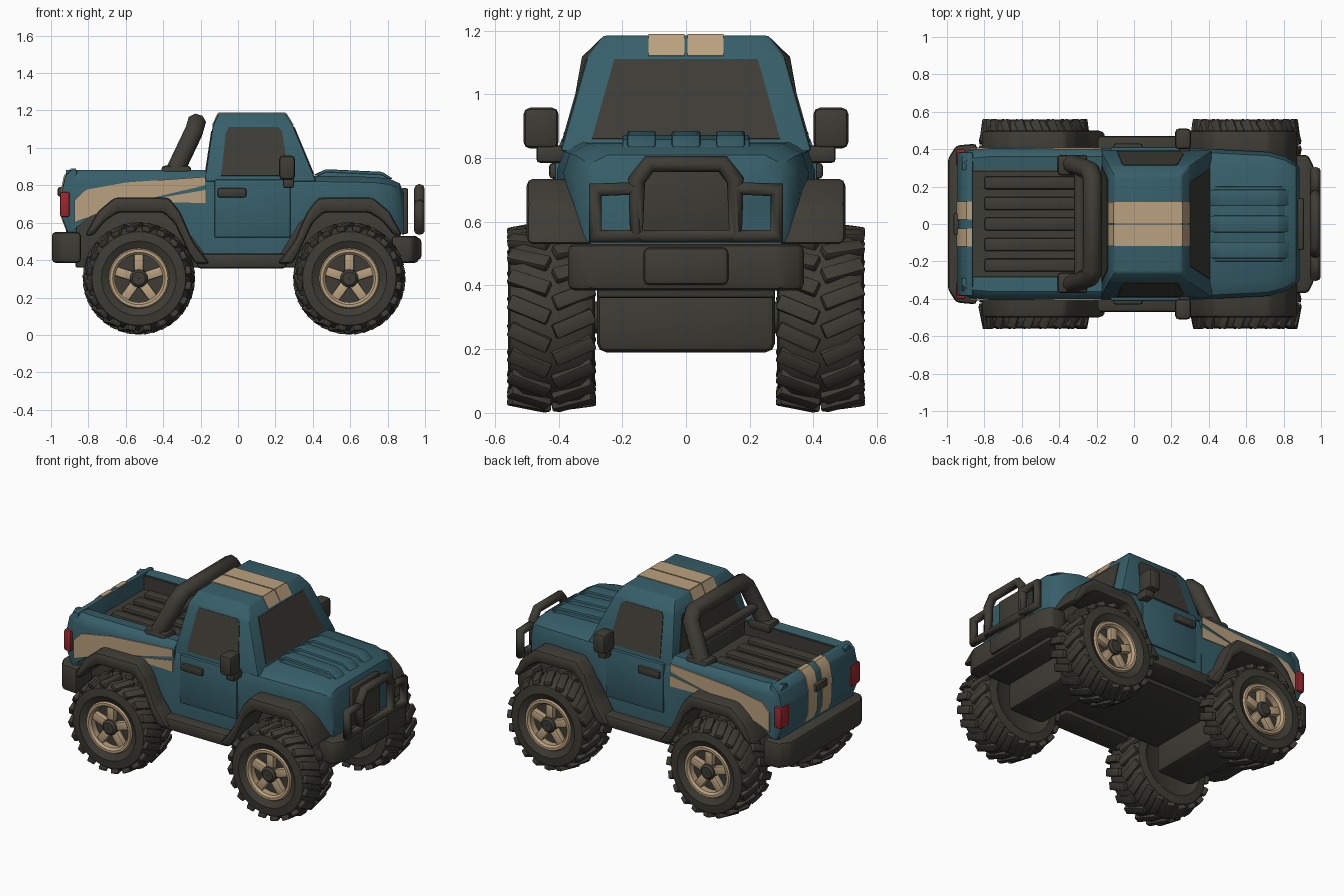
import bpy, bmesh
from math import sin, cos, pi, radians
from mathutils import Matrix, Vector

cube = bpy.data.objects.get("Cube")
if cube:
    bpy.data.objects.remove(cube, do_unlink=True)


def material(name, rgb):
    m = bpy.data.materials.new(name)
    m.use_nodes = True
    m.diffuse_color = (*rgb, 1)
    m.node_tree.nodes["Principled BSDF"].inputs["Base Color"].default_value = (*rgb, 1)
    return m


TEAL = material("teal_paint", (0.038, 0.115, 0.143))
DARK = material("dark_trim", (0.047, 0.045, 0.035))
TAN = material("tan_paint", (0.49, 0.355, 0.21))
RED = material("red_lens", (0.33, 0.02, 0.028))


def finish(bm, name, mat, bevel=0.0, angle=35):
    bmesh.ops.recalc_face_normals(bm, faces=bm.faces[:])
    if bevel:
        bmesh.ops.bevel(bm, geom=bm.edges[:], offset=bevel, segments=2,
                        profile=0.5, affect='EDGES', clamp_overlap=True)
    me = bpy.data.meshes.new(name)
    bm.to_mesh(me)
    bm.free()
    me.materials.append(mat)
    ob = bpy.data.objects.new(name, me)
    bpy.context.collection.objects.link(ob)
    bpy.ops.object.select_all(action='DESELECT')
    ob.select_set(True)
    bpy.context.view_layer.objects.active = ob
    bpy.ops.object.shade_smooth_by_angle(angle=radians(angle))
    return ob


def loft(name, rings, mat, bevel=0.0, closed=False):
    """Skin equal-length rings of 3D points and cap the ends."""
    bm = bmesh.new()
    vs = [[bm.verts.new(p) for p in r] for r in rings]
    n = len(vs[0])
    pairs = list(zip(vs, vs[1:])) + ([(vs[-1], vs[0])] if closed else [])
    for a, b in pairs:
        for i in range(n):
            j = (i + 1) % n
            bm.faces.new((a[i], a[j], b[j], b[i]))
    if not closed:
        bm.faces.new(vs[0])
        bm.faces.new(vs[-1])
    return finish(bm, name, mat, bevel)


def prism(name, pts, axis, lo, hi, mat, bevel=0.0):
    put = {'x': lambda a, b, t: (t, a, b), 'y': lambda a, b, t: (a, t, b),
           'z': lambda a, b, t: (a, b, t)}[axis]
    return loft(name, [[put(a, b, t) for a, b in pts] for t in (lo, hi)], mat, bevel)


def box(name, x, y, z, mat, bevel=0.012):
    return prism(name, [(x[0], y[0]), (x[1], y[0]), (x[1], y[1]), (x[0], y[1])],
                 'z', z[0], z[1], mat, bevel)


def plate(name, pts, mat, t=0.004):
    """Thin panel laid on a flat surface."""
    ps = [Vector(p) for p in pts]
    n = (ps[1] - ps[0]).cross(ps[2] - ps[0]).normalized() * t
    return loft(name, [[p - n for p in ps], [p + n for p in ps]], mat)


def tube(name, pts, r, mat, cyclic=False):
    cu = bpy.data.curves.new(name, 'CURVE')
    cu.dimensions = '3D'
    cu.bevel_depth, cu.bevel_resolution, cu.use_fill_caps = r, 2, True
    sp = cu.splines.new('POLY')
    sp.points.add(len(pts) - 1)
    for p, co in zip(sp.points, pts):
        p.co = (*co, 1)
    sp.use_cyclic_u = cyclic
    ob = bpy.data.objects.new(name, cu)
    bpy.context.collection.objects.link(ob)
    bpy.ops.object.select_all(action='DESELECT')
    ob.select_set(True)
    bpy.context.view_layer.objects.active = ob
    bpy.ops.object.convert(target='MESH')
    bpy.context.object.data.materials.clear()
    bpy.context.object.data.materials.append(mat)


def mirrored(half):
    return half + [(-y, z) for y, z in reversed(half)]


SIDES = (("left", 1), ("right", -1))

# Cargo bed: U section with arched underside
rings = []
for x, zb, w in ((-0.92, .54, .37), (-0.88, .56, .395), (-0.78, .64, .405),
                 (-0.68, .68, .405), (-0.40, .68, .405), (-0.32, .62, .405), (-0.17, .42, .405)):
    half = [(w, zb), (w, .82), (w - .015, .86), (w - .045, .882), (.29, .875), (.29, .77)]
    rings.append([(x, y, z) for y, z in mirrored(half)])
loft("cargo_bed", rings, TEAL)
box("bed_floor", (-.86, -.19), (-.288, .288), (.75, .785), DARK, 0)
for i in range(5):
    y = -.22 + i * .11
    box("bed_slat", (-.80, -.3), (y - .035, y + .035), (.78, .81), DARK)
box("bed_front_wall", (-.22, -.16), (-.35, .35), (.7, .875), DARK)
for s, d in SIDES:
    box(s + "_bed_liner", (-.86, -.19), sorted((d * .278, d * .295)), (.77, .872), DARK, 0)

# Tailgate with painted stripes, handle and lamps
gate = [(-.86, .5), (-.9, .52), (-.94, .62), (-.945, .76), (-.925, .85), (-.89, .885), (-.86, .885)]
prism("tailgate", gate, 'y', -.385, .385, TEAL, .01)
strip = [(x - .005, z + .005) for x, z in gate]
for s, d in SIDES:
    prism(s + "_tailgate_stripe", strip, 'y', d * .025, d * .12, TAN)
    box(s + "_tail_lamp", (-.952, -.9), sorted((d * .31, d * .402)), (.63, .765), RED)
box("tailgate_handle", (-.965, -.92), (-.06, .06), (.74, .79), DARK)

# Lower cab and hood
rings = []
for x, zb, zt, wl, w in ((-.18, .42, .85, .40, .405), (.22, .42, .85, .40, .405),
                         (.33, .60, .85, .40, .405), (.42, .67, .85, .39, .40),
                         (.72, .67, .845, .37, .385), (.81, .62, .835, .35, .36),
                         (.865, .55, .81, .32, .325), (.885, .53, .76, .30, .30)):
    half = [(wl, zb), (w, zt - .09), (w - .02, zt - .03), (w - .08, zt)]
    rings.append([(x, y, z) for y, z in mirrored(half)])
loft("cab_base_and_hood", rings, TEAL)
bulge = [(.40, .84), (.47, .872), (.77, .858), (.83, .82)]
prism("hood_bulge", bulge, 'y', -.2, .2, TEAL, .008)
for y in (-.14, 0, .14):
    prism("hood_rib", [(x, z + .014) for x, z in bulge], 'y', y - .045, y + .045, TEAL, .008)
box("grille", (.87, .91), (-.14, .14), (.54, .785), DARK)

# Upper cab
rings = []
for z, xa, xb, w in ((.82, -.18, .42, .395), (1.12, -.135, .295, .31), (1.185, -.105, .255, .26)):
    rings.append([(xa, -w, z), (xb, -w, z), (xb, w, z), (xa, w, z)])
loft("cab_roof", rings, TEAL, .012)


def screen_x(z):
    return .42 - (z - .82) * .4167


def side_y(z):
    return .395 - (z - .82) * .2833


plate("windscreen", [(screen_x(z), y, z) for y, z in
                     ((-.295, .86), (.295, .86), (.225, 1.11), (-.225, 1.11))], DARK)
plate("rear_window", [(-.18 + (z - .82) * .15, y, z) for y, z in
                      ((-.31, .88), (.31, .88), (.24, 1.09), (-.24, 1.09))], DARK)
window = [(-.09, .85), (.25, .85), (.265, .9), (.235, 1.09), (.215, 1.11), (-.05, 1.11), (-.065, 1.08)]
upper_stripe = [(-.175, .845), (-.6, .815), (-.82, .775), (-.875, .72), (-.875, .60),
                (-.68, .675), (-.47, .73), (-.175, .80)]
lower_stripe = [(-.175, .775), (-.48, .722), (-.42, .71), (-.175, .705)]
for s, d in SIDES:
    plate(s + "_side_window", [(x, d * side_y(z), z) for x, z in window], DARK)
    plate(s + "_upper_stripe", [(x, d * .406, z) for x, z in upper_stripe], TAN)
    plate(s + "_lower_stripe", [(x, d * .406, z) for x, z in lower_stripe], TAN)
    box(s + "_door", (-.125, .28), sorted((d * .38, d * .412)), (.52, .83), TEAL, .008)
    box(s + "_door_handle", (-.11, .045), sorted((d * .40, d * .43)), (.735, .785), DARK)
    a, b = d * .004, d * .118
    for part, x0, z0, x1, z1 in (("roof", -.105, 1.185, .255, 1.185),
                                 ("header", .255, 1.185, .295, 1.12),
                                 ("rear_header", -.135, 1.12, -.105, 1.185)):
        plate(s + "_" + part + "_stripe", [(x0, a, z0), (x1, a, z1), (x1, b, z1), (x0, b, z0)], TAN)
    # Mirrors, sills and roll bar feet
    box(s + "_mirror", (.22, .305), sorted((d * .40, d * .51)), (.83, .958), DARK, .02)
    box(s + "_mirror_arm", (.24, .30), sorted((d * .37, d * .47)), (.785, .84), DARK)
    box(s + "_sill", (-.22, .26), sorted((d * .3, d * .47)), (.355, .435), DARK, .02)
    box(s + "_roll_bar_foot", (-.41, -.25), sorted((d * .26, d * .37)), (.84, .905), DARK, .02)

# Roll bar
hoop = [(-.335, .32, .88), (-.235, .285, 1.09), (-.222, .24, 1.135)]
tube("roll_bar", hoop + [(x, -y, z) for x, y, z in reversed(hoop)], .052, DARK)
tube("roll_bar_brace", [(-.29, -.3, .98), (-.29, .3, .98)], .03, DARK)

# Chassis, axles and bumpers
box("chassis", (-.87, .87), (-.28, .28), (.36, .66), DARK)
for x in (-.53, .59):
    box("axle_housing", (x - .13, x + .13), (-.28, .28), (.19, .4), DARK, .03)
    tube("axle", [(x, -.42, .3), (x, .42, .3)], .05, DARK)
rear = [(-.84, .43), (-.95, .42), (-.995, .35)]
prism("rear_bumper", rear + [(x, -y) for x, y in reversed(rear)], 'z', .385, .55, DARK, .02)
front = [(.82, .37), (.93, .37), (.965, .30)]
prism("front_bumper", front + [(x, -y) for x, y in reversed(front)], 'z', .385, .53, DARK, .02)
box("winch_cover", (.9, .98), (-.135, .135), (.40, .52), DARK, .02)

# Bull bar
half = [(.285, .555), (.285, .70), (.155, .705)]
tube("bull_bar_frame", [(.97, y, z) for y, z in mirrored(half)][:3] + [(.97, .155, .555)], .028, DARK, True)
tube("bull_bar_frame", [(.97, -y, z) for y, z in half] + [(.97, -.155, .555)], .028, DARK, True)
half = [(.155, .555), (.155, .73), (.115, .782)]
tube("bull_bar_hoop", [(.97, y, z) for y, z in mirrored(half)], .028, DARK, True)

# Fender flares, mirrored front to back and side to side
arch = [(-.38, .38), (-.29, .5), (-.22, .66), (-.16, .735), (.13, .735), (.22, .66), (.29, .53),
        (.245, .53), (.18, .61), (.11, .655), (-.13, .655), (-.19, .60), (-.265, .44), (-.30, .38)]
for end, cx, f in (("front", .59, 1), ("rear", -.53, -1)):
    for s, d in SIDES:
        prism(f"{end}_{s}_fender", [(cx + f * x, z) for x, z in arch], 'y', d * .27, d * .5, DARK, .022)


# Wheels: turned tyre, tread lugs, spoked rim
def turned(name, prof, at, d, mat, segs=40):
    rings = []
    for i in range(segs):
        a = 2 * pi * i / segs
        rings.append([at + Vector((r * cos(a), d * y, r * sin(a))) for y, r in prof])
    return loft(name, rings, mat, closed=True)


def blocks(name, items, at, mat, bevel):
    bm = bmesh.new()
    for m, size in items:
        bmesh.ops.create_cube(bm, size=1, matrix=Matrix.Translation(at) @ m @ Matrix.Diagonal((*size, 1)))
    finish(bm, name, mat, bevel)


tyre = [(-.12, .05), (-.12, .17), (-.137, .2), (-.13, .25), (-.09, .278), (.09, .278),
        (.13, .25), (.137, .2), (.115, .158), (.075, .15), (.075, .05)]
rim = [(.06, .128), (.115, .128), (.128, .14), (.128, .155), (.115, .163), (.06, .163)]
for end, cx in (("front", .595), ("rear", -.53)):
    for s, d in SIDES:
        n, at = f"{end}_{s}_", Vector((cx, d * .422, .302))
        turned(n + "tyre", tyre, at, d, DARK)
        turned(n + "rim", rim, at, d, TAN)
        lugs = []
        for i in range(20):
            for k in (-1, 1):
                turn = Matrix.Rotation(2 * pi * (i + .25 * k) / 20, 4, 'Y')
                lugs.append((turn @ Matrix.Translation((0, k * .07, .275))
                             @ Matrix.Rotation(k * .4, 4, 'Z') @ Matrix.Rotation(-k * .15, 4, 'X'),
                             (.048, .135, .03)))
        blocks(n + "tread", lugs, at, DARK, .006)
        spokes = [(Matrix.Rotation(2 * pi * i / 5, 4, 'Y') @ Matrix.Translation((0, d * .09, .09)),
                   (.05, .04, .1)) for i in range(5)]
        blocks(n + "spokes", spokes, at, TAN, .006)
        hub = [(.05, .002), (.05, .05), (.118, .048), (.13, .035), (.13, .002)]
        turned(n + "hub", hub, at, d, DARK, 16)
